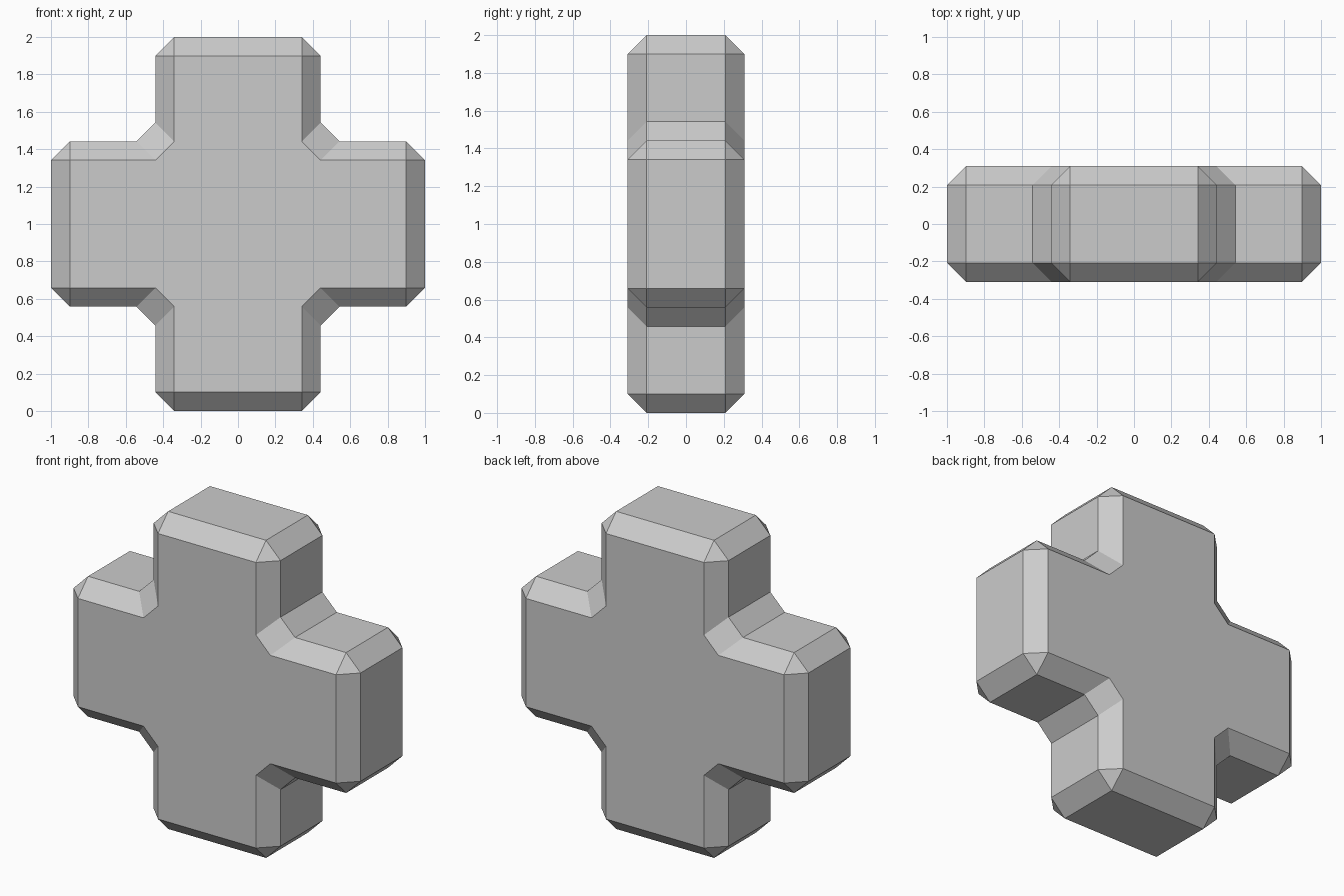
import bpy, bmesh

if "Cube" in bpy.data.objects:
    bpy.data.objects.remove(bpy.data.objects["Cube"])

B, C, H = 0.442, 0.101, 0.309   # arm half width, chamfer, half depth

# One quadrant of the side outline (chamfered) and of the inset face outline
side = [(1, B - C), (1 - C, B), (B + C, B), (B, B + C), (B, 1 - C), (B - C, 1)]
face = [(1 - C, B - C), (1 - C, B - C), (B, B - C),
        (B - C, B), (B - C, 1 - C), (B - C, 1 - C)]


def full_loop(quadrant):
    """Repeat a quadrant by quarter turns."""
    pts, q = [], quadrant
    for _ in range(4):
        pts += q
        q = [(-z, x) for x, z in q]
    return pts


bm = bmesh.new()
rings = []
for profile, y in ((face, -H), (side, C - H), (side, H - C), (face, H)):
    rings.append([bm.verts.new((x, y, z + 1)) for x, z in full_loop(profile)])

# Skin between the rings, then cap front and back
for a, b in zip(rings, rings[1:]):
    n = len(a)
    for i in range(n):
        j = (i + 1) % n
        bm.faces.new((a[i], a[j], b[j], b[i]))
bm.faces.new(rings[0])
bm.faces.new(rings[-1])
bmesh.ops.remove_doubles(bm, verts=bm.verts[:], dist=1e-5)
bmesh.ops.recalc_face_normals(bm, faces=bm.faces[:])

mesh = bpy.data.meshes.new("chamfered_cross")
bm.to_mesh(mesh)
bm.free()
bpy.context.collection.objects.link(bpy.data.objects.new("chamfered_cross", mesh))
